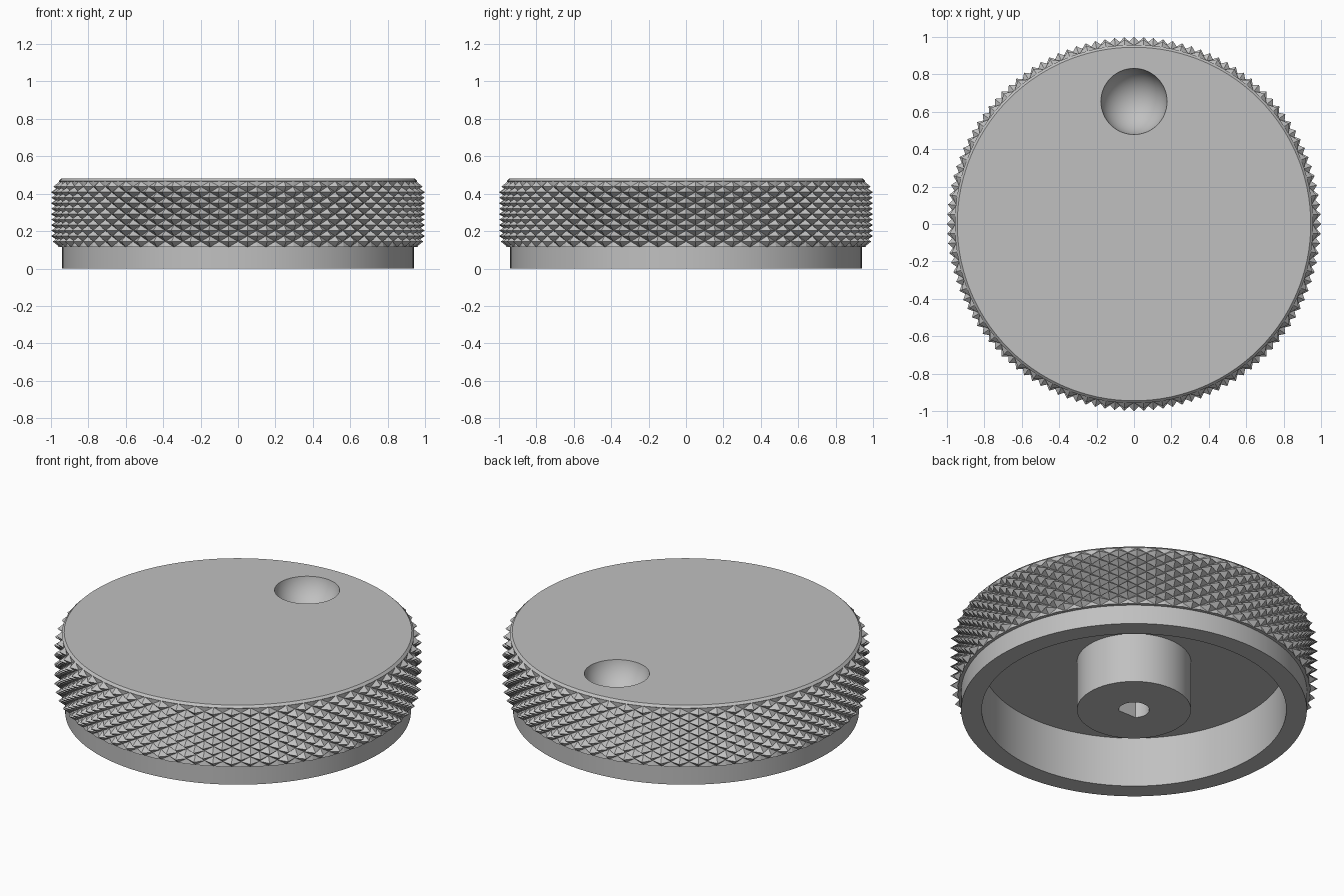
import bpy, bmesh, math
from mathutils import Vector

cube = bpy.data.objects.get("Cube")
if cube:
    bpy.data.objects.remove(cube, do_unlink=True)

grey = bpy.data.materials.new("satin grey")
grey.use_nodes = True
COLOUR = (0.53, 0.53, 0.53, 1)
grey.diffuse_color = COLOUR
grey.node_tree.nodes["Principled BSDF"].inputs["Base Color"].default_value = COLOUR


def add_object(name, bm):
    bmesh.ops.recalc_face_normals(bm, faces=bm.faces)
    mesh = bpy.data.meshes.new(name)
    bm.to_mesh(mesh)
    bm.free()
    mesh.materials.append(grey)
    obj = bpy.data.objects.new(name, mesh)
    bpy.context.collection.objects.link(obj)
    return obj


def lathe(name, profile, steps):
    """Turn a radius/height profile around the z axis."""
    bm = bmesh.new()
    verts = [bm.verts.new((r, 0, z)) for r, z in profile]
    edges = [bm.edges.new(pair) for pair in zip(verts, verts[1:])]
    bmesh.ops.spin(bm, geom=verts + edges, axis=(0, 0, 1), cent=(0, 0, 0),
                   angle=math.tau, steps=steps, use_merge=True)
    bmesh.ops.remove_doubles(bm, verts=bm.verts, dist=1e-5)
    return add_object(name, bm)


def cut(target, cutter):
    mod = target.modifiers.new(cutter.name, "BOOLEAN")
    mod.operation = "DIFFERENCE"
    mod.solver = "EXACT"
    mod.object = cutter
    bpy.context.view_layer.objects.active = target
    bpy.ops.object.modifier_apply(modifier=mod.name)
    bpy.data.objects.remove(cutter, do_unlink=True)


TOP, RIM, BAND_LOW, BAND_HIGH = 0.48, 0.94, 0.115, 0.467

# Hollow knob body with the central boss
body = lathe("knob_body", [
    (0, TOP), (0.945, TOP), (0.958, BAND_HIGH), (RIM, 0.45), (RIM, 0),
    (0.828, 0), (0.828, 0.30), (0.31, 0.30), (0.31, 0), (0, 0)], 120)

# Finger dimple: a spherical hollow
dimple_r, depth = 0.177, 0.15
ball = (dimple_r ** 2 + depth ** 2) / (2 * depth)
bm = bmesh.new()
bmesh.ops.create_uvsphere(bm, u_segments=64, v_segments=48, radius=ball)
bmesh.ops.translate(bm, verts=bm.verts, vec=(0, 0.655, TOP - depth + ball))
cut(body, add_object("dimple_cutter", bm))

# Shaft hole: D-shaped, flat on the front side
bm = bmesh.new()
hole_r = 0.083
ring = [math.radians(a) for a in range(-45, 226, 6)]
base = bm.faces.new([bm.verts.new((hole_r * math.cos(a), hole_r * math.sin(a), -0.1))
                     for a in ring])
side = bmesh.ops.extrude_face_region(bm, geom=[base])
bmesh.ops.translate(bm, vec=(0, 0, 0.4),
                    verts=[v for v in side["geom"] if isinstance(v, bmesh.types.BMVert)])
cut(body, add_object("shaft_hole_cutter", bm))

bpy.ops.object.select_all(action="DESELECT")
body.select_set(True)
bpy.context.view_layer.objects.active = body
bpy.ops.object.shade_smooth_by_angle(angle=math.radians(25))

# Diamond knurling: staggered pyramids, clipped by a chamfer at both ends
COLS, ROWS = 120, 12
PEAK, VALLEY = 1.0, 0.955
bm = bmesh.new()
rows = []
for j in range(ROWS + 1):
    z = BAND_LOW + (BAND_HIGH - BAND_LOW) * j / ROWS
    limit = min(0.962 + z - BAND_LOW, 0.958 + BAND_HIGH - z)
    row = []
    for i in range(COLS):
        r = min(VALLEY if (i + j) % 2 else PEAK, limit)
        a = math.tau * i / COLS
        row.append(bm.verts.new((r * math.cos(a), r * math.sin(a), z)))
    rows.append(row)
for j in range(ROWS):
    for i in range(COLS):
        k = (i + 1) % COLS
        a, b, c, d = rows[j][i], rows[j][k], rows[j + 1][k], rows[j + 1][i]
        # split each cell along its valley line
        if (i + j) % 2:
            tris = ((a, b, c), (a, c, d))
        else:
            tris = ((a, b, d), (b, c, d))
        for tri in tris:
            bm.faces.new(tri)

# Underside lip and hidden inner wall closing the band
inner = []
for line in (rows[0], rows[-1]):
    inner.append([bm.verts.new(Vector((v.co.x, v.co.y, 0)).normalized() * (RIM - 0.02)
                               + Vector((0, 0, v.co.z))) for v in line])
loops = [rows[0], inner[0], inner[1], rows[-1]]
for low, high in zip(loops, loops[1:]):
    for i in range(COLS):
        k = (i + 1) % COLS
        bm.faces.new((low[i], low[k], high[k], high[i]))
add_object("knurled_grip", bm)
